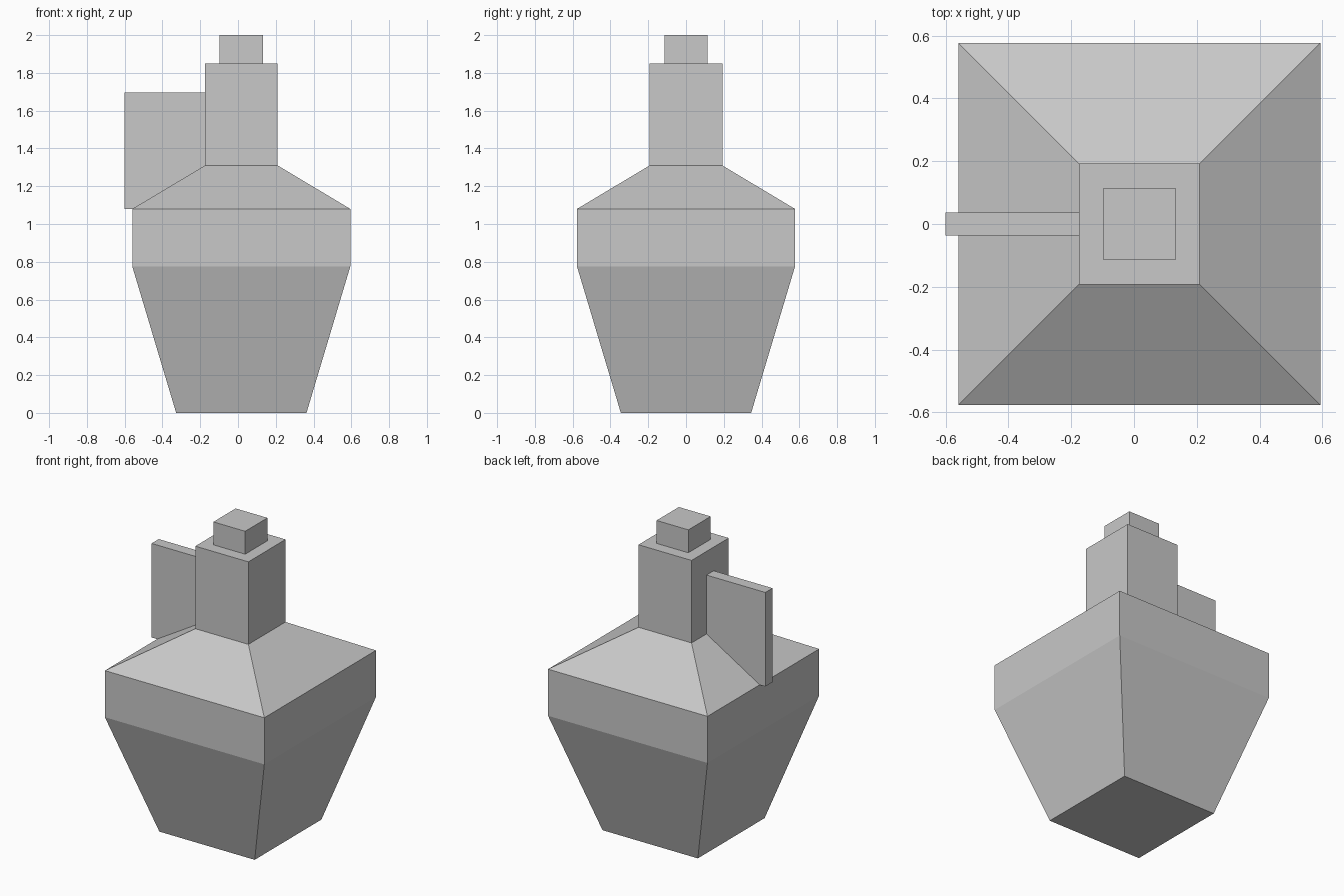
import bpy
import bmesh

cube = bpy.data.objects.get("Cube")
if cube:
    bpy.data.objects.remove(cube, do_unlink=True)

CENTRE_X = 0.0175  # the body sits slightly to the left to balance the fin

grey = bpy.data.materials.new("light grey")
grey.use_nodes = True
COLOUR = (0.58, 0.58, 0.58, 1)
grey.diffuse_color = COLOUR
grey.node_tree.nodes["Principled BSDF"].inputs["Base Color"].default_value = COLOUR


def finish(name, bm):
    bmesh.ops.recalc_face_normals(bm, faces=bm.faces)
    mesh = bpy.data.meshes.new(name)
    bm.to_mesh(mesh)
    bm.free()
    mesh.materials.append(grey)
    obj = bpy.data.objects.new(name, mesh)
    bpy.context.collection.objects.link(obj)


def square_loft(name, profile):
    """Join square rings given as (half width, height) and close both ends."""
    bm = bmesh.new()
    rings = []
    for half, z in profile:
        corners = ((-1, -1), (1, -1), (1, 1), (-1, 1))
        rings.append([bm.verts.new((CENTRE_X + sx * half, sy * half, z)) for sx, sy in corners])
    for low, high in zip(rings, rings[1:]):
        for i in range(4):
            j = (i + 1) % 4
            bm.faces.new((low[i], low[j], high[j], high[i]))
    bm.faces.new(rings[0][::-1])
    bm.faces.new(rings[-1])
    finish(name, bm)


def box(name, low, high):
    bm = bmesh.new()
    bmesh.ops.create_cube(bm, size=1)
    for v in bm.verts:
        v.co = [(a + b) / 2 + c * (b - a) for a, b, c in zip(low, high, v.co)]
    finish(name, bm)


# Tapered body with a straight band and sloping shoulders
square_loft("body", [(0.345, 0), (0.577, 0.775), (0.577, 1.08), (0.192, 1.31)])

# Neck and stopper
square_loft("neck", [(0.192, 1.31), (0.192, 1.85)])
square_loft("stopper", [(0.115, 1.85), (0.115, 2.0)])

# Flat handle running from the neck past the shoulder edge
box("handle", (-0.6, -0.037, 1.08), (-0.17, 0.037, 1.695))
